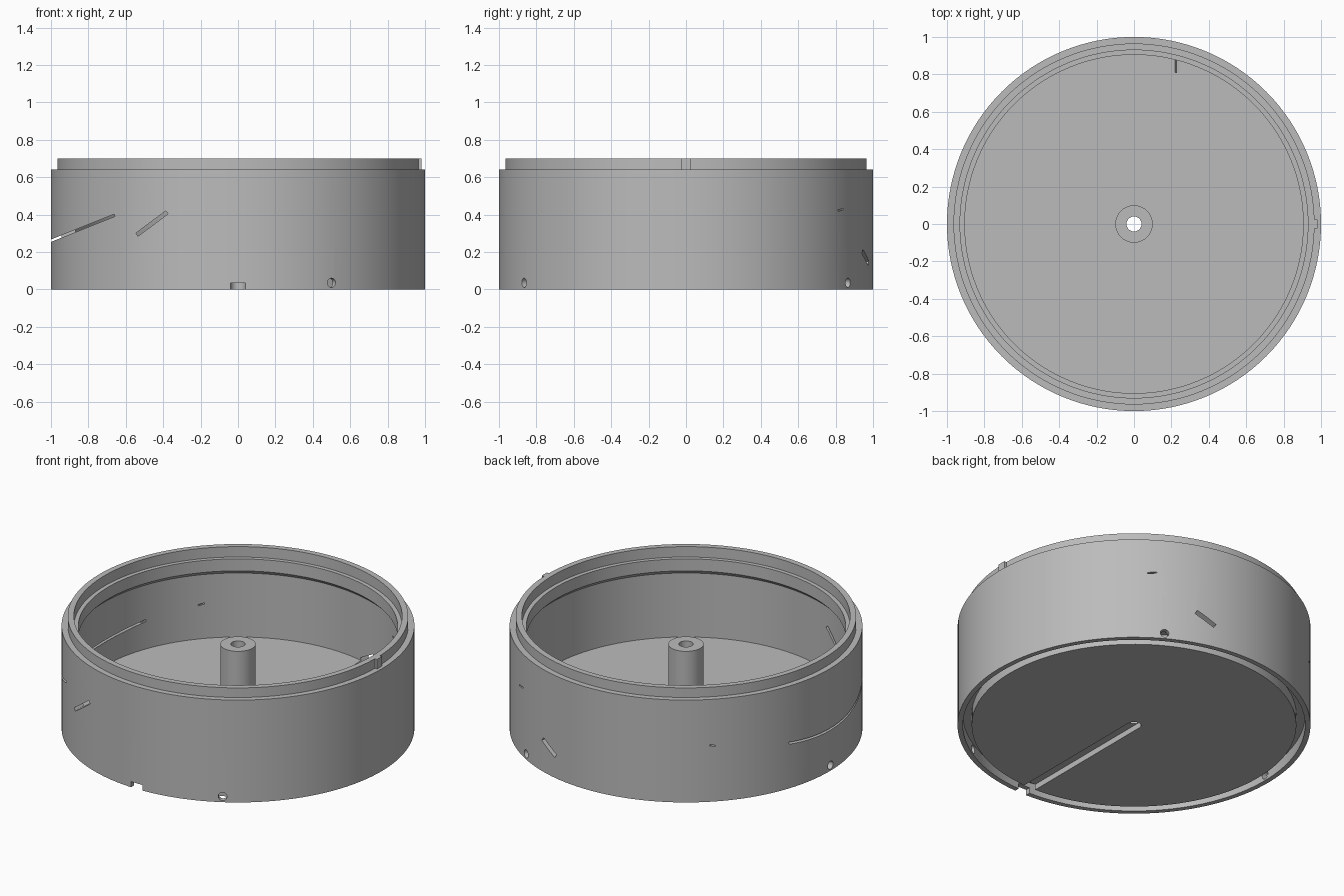
import bpy, bmesh, math
from mathutils import Matrix, Vector

if "Cube" in bpy.data.objects:
    bpy.data.objects.remove(bpy.data.objects["Cube"], do_unlink=True)

SEGMENTS = 128

grey = bpy.data.materials.new("plain grey")
grey.use_nodes = True
grey.diffuse_color = (0.5, 0.5, 0.5, 1)
grey.node_tree.nodes["Principled BSDF"].inputs["Base Color"].default_value = grey.diffuse_color


def add_object(name, bm):
    """Turn a bmesh into a scene object in the grey material."""
    bmesh.ops.recalc_face_normals(bm, faces=bm.faces)
    mesh = bpy.data.meshes.new(name)
    bm.to_mesh(mesh)
    bm.free()
    mesh.materials.append(grey)
    obj = bpy.data.objects.new(name, mesh)
    bpy.context.collection.objects.link(obj)
    return obj


def lathe(name, profile):
    """Revolve a closed (radius, height) profile around z."""
    bm = bmesh.new()
    rings = []
    for i in range(SEGMENTS):
        a = math.tau * i / SEGMENTS
        rings.append([bm.verts.new((r * math.cos(a), r * math.sin(a), z)) for r, z in profile])
    for i in range(SEGMENTS):
        a, b = rings[i], rings[(i + 1) % SEGMENTS]
        for j in range(len(profile)):
            k = (j + 1) % len(profile)
            bm.faces.new((a[j], b[j], b[k], a[k]))
    return add_object(name, bm)


def box(name, center, size, tilt=0):
    """Box tilted in the xz plane; positive tilt raises the +x end."""
    bm = bmesh.new()
    matrix = (Matrix.Translation(center) @ Matrix.Rotation(-tilt, 4, 'Y')
              @ Matrix.Diagonal(Vector(size).to_4d()))
    bmesh.ops.create_cube(bm, size=1, matrix=matrix)
    return add_object(name, bm)


def radial_pin(name, angle, radius, z):
    """Short cylinder crossing the outer skirt."""
    bm = bmesh.new()
    matrix = (Matrix.Rotation(angle, 4, 'Z') @ Matrix.Translation((1, 0, z))
              @ Matrix.Rotation(math.pi / 2, 4, 'Y'))
    bmesh.ops.create_cone(bm, cap_ends=True, segments=24, radius1=radius,
                          radius2=radius, depth=0.12, matrix=matrix)
    return add_object(name, bm)


# Drum: underside, joint groove, outer wall, lip, inner ledge, floor, hollow post
drum = lathe("drum_body", [
    (0.04, 0), (0.92, 0), (0.92, 0.07), (0.97, 0.07), (0.97, 0),
    (1, 0), (1, 0.64), (0.965, 0.64), (0.965, 0.70), (0.93, 0.70),
    (0.93, 0.635), (0.905, 0.635), (0.905, 0.56), (0.93, 0.535),
    (0.93, 0.135), (0.10, 0.135), (0.10, 0.525), (0.04, 0.525)])

# Slots through the wall and channel under the floor
cutters = [
    box("long_slot", (-0.86, -0.285, 0.316), (0.43, 1.23, 0.012), 0.38),
    box("front_slot", (-0.46, -0.89, 0.352), (0.20, 0.3, 0.02), 0.64),
    box("back_slot", (0.275, 0.96, 0.17), (0.13, 0.3, 0.028), 0.53),
    box("back_left_slit", (0.56, 0.82, 0.425), (0.045, 0.3, 0.008), -0.15),
    box("back_right_slit", (-0.69, 0.70, 0.35), (0.025, 0.3, 0.008), 0.3),
    box("cable_channel", (0, -0.55, 0), (0.08, 1.1, 0.07)),
]

# Three round screw holes in the skirt
for degrees in (60, 180, 300):
    cutters.append(radial_pin("screw_hole", math.radians(degrees), 0.025, 0.035))

for cutter in cutters:
    mod = drum.modifiers.new(cutter.name, 'BOOLEAN')
    mod.operation = 'DIFFERENCE'
    mod.solver = 'EXACT'
    mod.object = cutter
bpy.context.view_layer.objects.active = drum
for mod in list(drum.modifiers):
    bpy.ops.object.modifier_apply(modifier=mod.name)
for cutter in cutters:
    bpy.data.objects.remove(cutter, do_unlink=True)

# Alignment key on the lip
box("lip_key", (0.969, 0, 0.67), (0.022, 0.05, 0.06))

# Smooth round surfaces, sharp edges
bpy.ops.object.select_all(action='DESELECT')
drum.select_set(True)
bpy.ops.object.shade_smooth_by_angle(angle=math.radians(30))
